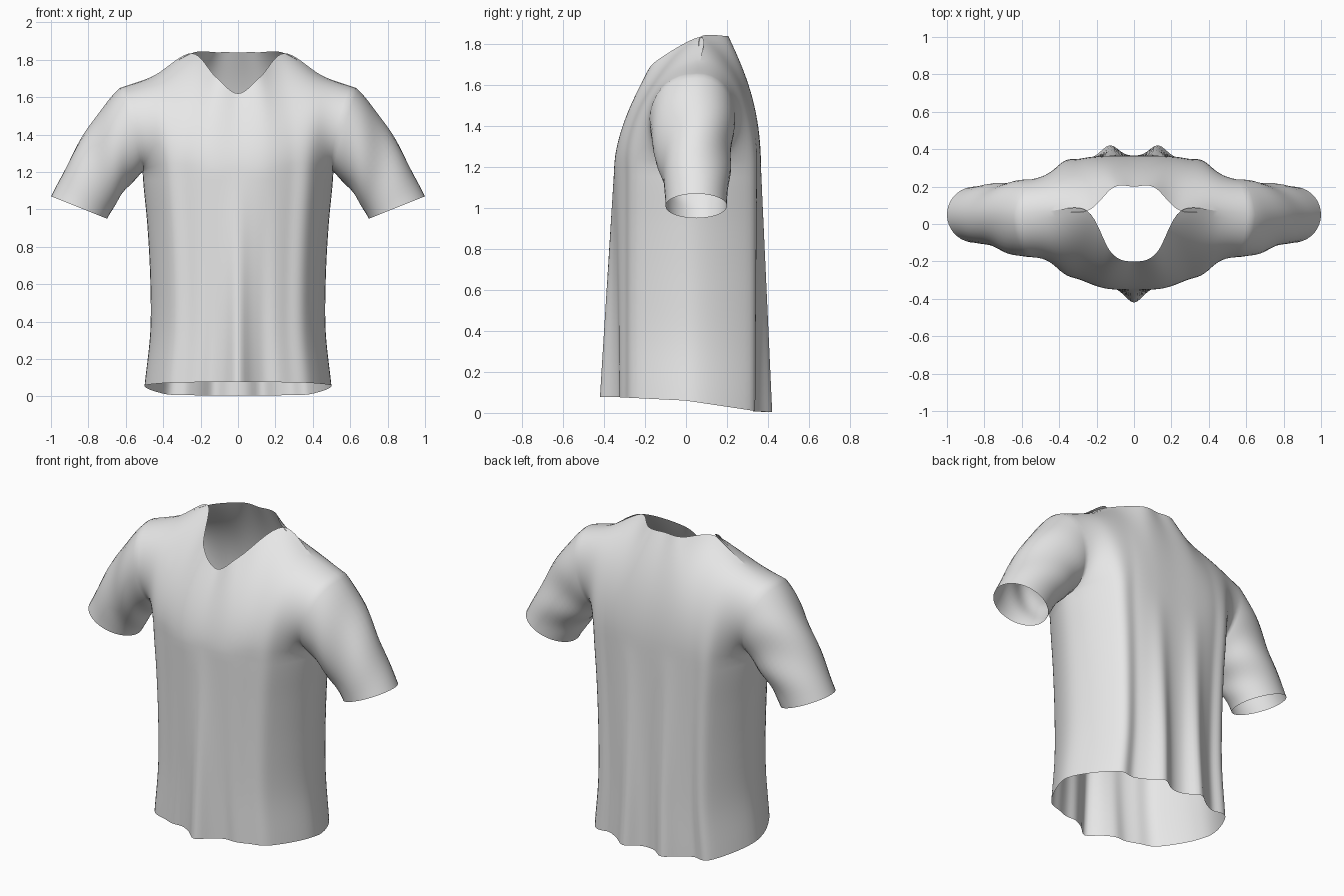
import bpy, bmesh, math
from mathutils import Vector

cube = bpy.data.objects.get("Cube")
if cube:
    bpy.data.objects.remove(cube, do_unlink=True)

SUB, ROWS, BODY_ROWS, SLEEVE_ROWS = 8, 18, 26, 20

fabric = bpy.data.materials.new("light_grey_fabric")
fabric.use_nodes = True
grey = (0.8, 0.8, 0.8, 1)
fabric.diffuse_color = grey
fabric.node_tree.nodes["Principled BSDF"].inputs["Base Color"].default_value = grey


def spline(p, sub=SUB):
    """Smooth curve through the inner points; the end points only steer it."""
    out = []
    for a, b, c, d in zip(p, p[1:], p[2:], p[3:]):
        for i in range(sub):
            t = i / sub
            out.append(0.5 * (2 * b + (c - a) * t + (2 * a - 5 * b + 4 * c - d) * t * t
                              + (3 * b - a - 3 * c + d) * t ** 3))
    return out + [p[-2]]


def bezier(a, b, c, d, t):
    s = 1 - t
    return a * s ** 3 + b * 3 * s * s * t + c * 3 * s * t * t + d * t ** 3


def panel(keys):
    """Chest-to-shoulder sheet, columns running from the centre to the armhole."""
    lines = []
    for k in range(4):
        row = [Vector(key[k]) for key in keys]
        first = row[1] * Vector((-1, 1, 1)) if row[1].x else row[0]
        last = 2 * row[-1] - row[-2]
        if k == 0:
            last.x = row[-2].x          # rounds the side of the body
        lines.append(spline([first] + row + [last]))
    return [[bezier(*c, j / ROWS) for j in range(ROWS + 1)] for c in zip(*lines)]


# Column controls: chest, lower handle, upper handle, neck or shoulder edge
front = panel([
    [(0, -.35, 1.2), (0, -.345, 1.35), (0, -.25, 1.53), (0, -.2, 1.62)],
    [(.15, -.345, 1.2), (.15, -.34, 1.4), (.14, -.22, 1.6), (.12, -.155, 1.71)],
    [(.28, -.3, 1.2), (.28, -.32, 1.45), (.27, -.1, 1.74), (.25, .07, 1.835)],
    [(.4, -.235, 1.2), (.41, -.27, 1.45), (.43, -.15, 1.7), (.45, .07, 1.715)],
    [(.51, .03, 1.2), (.48, -.26, 1.22), (.6, -.24, 1.66), (.63, .05, 1.65)]])
back = panel([
    [(0, .365, 1.2), (0, .365, 1.5), (0, .28, 1.68), (0, .2, 1.84)],
    [(.15, .365, 1.2), (.15, .365, 1.5), (.14, .28, 1.68), (.11, .195, 1.84)],
    [(.28, .35, 1.2), (.28, .36, 1.5), (.27, .25, 1.72), (.25, .07, 1.835)],
    [(.4, .31, 1.2), (.41, .33, 1.45), (.43, .25, 1.71), (.45, .07, 1.715)],
    [(.51, .03, 1.2), (.48, .31, 1.22), (.6, .3, 1.66), (.63, .05, 1.65)]])


def bell(x, centre, width):
    return math.exp(-((x - centre) / width) ** 2)


# Body: the chest outline dropped to the hem, with hanging folds
widths = spline([1.0, 1.0, .95, .92, .92, .98, 1.03], BODY_ROWS // 4)
outline = [c[0] for c in front] + [c[0] for c in reversed(back[:-1])]
body = []
for p in outline:
    column = []
    for i, w in enumerate(widths):
        t = i / (len(widths) - 1)
        if p.y < 0:
            fold = -.07 * bell(p.x, 0, .06) + .02 * bell(p.x, .15, .05)
            hem = .06 - .05 * p.y
        else:
            fold = .055 * bell(p.x, .13, .06) - .02 * bell(p.x, .29, .06)
            hem = .06 - .15 * p.y
        column.append(Vector((p.x * w, p.y + fold * t, 1.2 + (hem - 1.2) * t)))
    body.append(column)

# Sleeve: the armhole loop swept out to a tilted round cuff
armhole = front[-1] + back[-1][-2::-1]
sleeve = []
for i, a in enumerate(armhole):
    ang = 2 * math.pi * i / (len(armhole) - 1)
    cuff = Vector((.85 - .15 * math.cos(ang), .05 - .15 * math.sin(ang),
                   1.01 - .06 * math.cos(ang)))
    reach = .3 * (cuff - a).length
    start = a + Vector((.6, 0, -.5)) * reach
    end = cuff - Vector((.45, 0, -.89)) * reach
    outward = Vector((-.5 * math.cos(ang), -math.sin(ang), -.4 * math.cos(ang)))
    column = []
    for j in range(SLEEVE_ROWS + 1):
        t = j / SLEEVE_ROWS
        # soft creases radiating from the underarm
        crease = .009 * math.sin(3 * ang + 9 * t) * math.sin(math.pi * t) ** 2
        column.append(bezier(a, start, end, cuff, t) + outward * crease)
    sleeve.append(column)

# Sew the half shirt together
bm = bmesh.new()
for grid in (front, back, body, sleeve):
    verts = [[bm.verts.new(p) for p in col] for col in grid]
    for c0, c1 in zip(verts, verts[1:]):
        for j in range(len(c0) - 1):
            bm.faces.new((c0[j], c1[j], c1[j + 1], c0[j + 1]))
bmesh.ops.remove_doubles(bm, verts=bm.verts, dist=.0005)
bmesh.ops.recalc_face_normals(bm, faces=bm.faces)
bm.normal_update()
foremost = min(bm.faces, key=lambda f: f.calc_center_median().y)
if foremost.normal.y > 0:
    bmesh.ops.reverse_faces(bm, faces=bm.faces)
mesh = bpy.data.meshes.new("shirt")
bm.to_mesh(mesh)
bm.free()
mesh.materials.append(fabric)
shirt = bpy.data.objects.new("shirt", mesh)
bpy.context.collection.objects.link(shirt)

# Mirror for the other half
mirror = shirt.modifiers.new("mirror", 'MIRROR')
mirror.use_clip = True
mirror.merge_threshold = .001
bpy.context.view_layer.objects.active = shirt
shirt.select_set(True)
bpy.ops.object.shade_smooth_by_angle(angle=math.radians(60))
